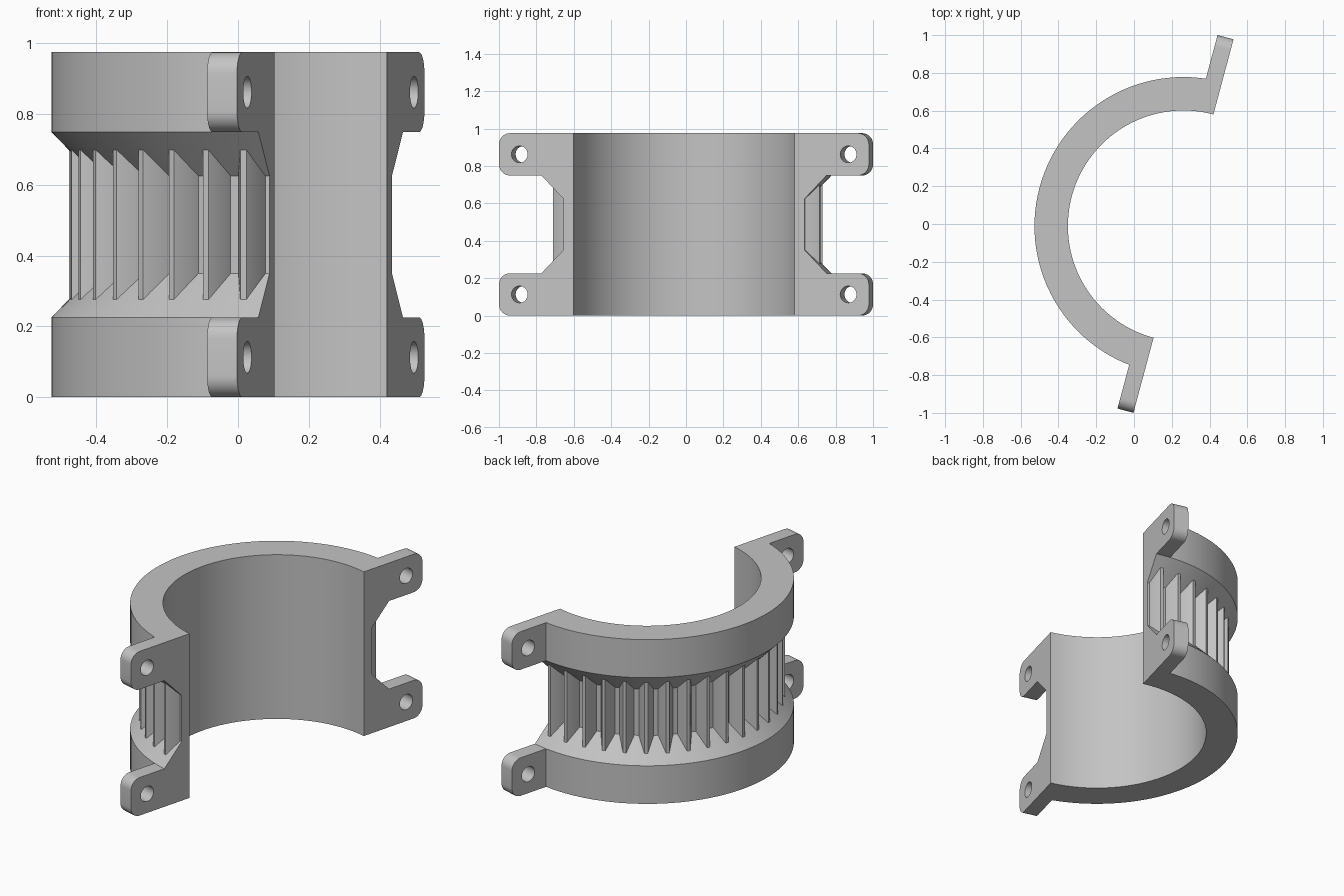
import bpy, bmesh
from math import radians, sin, cos, pi
from mathutils import Matrix, Vector

cube = bpy.data.objects.get("Cube")
if cube:
    bpy.data.objects.remove(cube, do_unlink=True)

# Main sizes
HEIGHT, R_OUT, R_IN = 0.975, 0.789, 0.612
R_FLOOR, R_RIB = 0.668, 0.74          # groove floor and rib crest
BAND, SLOPE = 0.226, 0.124            # plain end band, chamfer height
LUG_END, LUG_THICK, LUG_ROUND = 1.0235, 0.0875, 0.06
HOLE_AT, HOLE_R = 0.91, 0.045

# Local x points to the middle of the half ring, local y to the front lugs
FRAME = Matrix.Translation((0.262, -0.011, 0)) @ Matrix.Rotation(radians(165), 4, 'Z')

grey = bpy.data.materials.new("plain_grey")
grey.use_nodes = True
grey.diffuse_color = (0.55, 0.55, 0.55, 1)
grey.node_tree.nodes["Principled BSDF"].inputs["Base Color"].default_value = grey.diffuse_color


def add_object(name, bm, matrix):
    bmesh.ops.recalc_face_normals(bm, faces=bm.faces)
    mesh = bpy.data.meshes.new(name)
    bm.to_mesh(mesh)
    bm.free()
    mesh.materials.clear()
    mesh.materials.append(grey)
    obj = bpy.data.objects.new(name, mesh)
    bpy.context.collection.objects.link(obj)
    obj.matrix_world = matrix
    bpy.ops.object.select_all(action='DESELECT')
    obj.select_set(True)
    bpy.context.view_layer.objects.active = obj
    bpy.ops.object.shade_smooth_by_angle(angle=radians(25))
    return obj


# Half ring: grooved section swept through half a turn
section = [(R_IN, 0), (R_OUT, 0), (R_OUT, BAND), (R_FLOOR, BAND + SLOPE),
           (R_FLOOR, HEIGHT - BAND - SLOPE), (R_OUT, HEIGHT - BAND),
           (R_OUT, HEIGHT), (R_IN, HEIGHT)]
bm = bmesh.new()
steps = 60
loops = []
for i in range(steps + 1):
    a = pi * (i / steps - 0.5)
    loops.append([bm.verts.new((r * cos(a), r * sin(a), z)) for r, z in section])
for one, two in zip(loops, loops[1:]):
    for k in range(len(section)):
        n = (k + 1) % len(section)
        bm.faces.new((one[k], one[n], two[n], two[k]))
bm.faces.new(loops[0])
bm.faces.new(loops[-1])
add_object("half_ring", bm, FRAME)

# Tapered ribs in the groove, ends buried in the end bands
bm = bmesh.new()
rib = [(R_FLOOR - 0.03, -0.04), (R_FLOOR, -0.04), (R_RIB, -0.009),
       (R_RIB, 0.009), (R_FLOOR, 0.04), (R_FLOOR - 0.03, 0.04)]
for i in range(20):
    turn = Matrix.Rotation(radians(9 * (i - 9.5)), 3, 'Z')
    face = bm.faces.new([bm.verts.new(turn @ Vector((x, y, BAND))) for x, y in rib])
    top = bmesh.ops.extrude_face_region(bm, geom=[face])["geom"]
    bmesh.ops.translate(bm, vec=(0, 0, HEIGHT - 2 * BAND),
                        verts=[v for v in top if isinstance(v, bmesh.types.BMVert)])
add_object("groove_ribs", bm, FRAME)


def arc(cx, cy, r, start, end, count):
    return [(cx + r * cos(radians(start + (end - start) * i / count)),
             cy + r * sin(radians(start + (end - start) * i / count)))
            for i in range(count + 1)]


# Bolt lugs: rounded plate outline with a hole, filled and extruded
def lug(name, side, base):
    inner, end, rnd = R_OUT - 0.005, LUG_END - LUG_ROUND, LUG_ROUND
    outline = ([(inner, 0)] + arc(end, rnd, rnd, -90, 0, 8)
               + arc(end, BAND - rnd, rnd, 0, 90, 8) + [(inner, BAND)])
    hole = arc(HOLE_AT, BAND / 2, HOLE_R, 0, 360, 32)[:-1]
    curve = bpy.data.curves.new(name, 'CURVE')
    curve.dimensions = '2D'
    curve.fill_mode = 'BOTH'
    curve.extrude = LUG_THICK / 2
    for pts in (outline, hole):
        spline = curve.splines.new('POLY')
        spline.points.add(len(pts) - 1)
        for p, (u, z) in zip(spline.points, pts):
            p.co = (u * side, z + base, 0, 1)
        spline.use_cyclic_u = True
    helper = bpy.data.objects.new(name + "_outline", curve)
    bpy.context.collection.objects.link(helper)
    bpy.context.view_layer.update()
    solid = helper.evaluated_get(bpy.context.evaluated_depsgraph_get())
    mesh = bpy.data.meshes.new_from_object(solid)
    bm = bmesh.new()
    bm.from_mesh(mesh)
    bmesh.ops.remove_doubles(bm, verts=bm.verts, dist=0.0001)
    bpy.data.objects.remove(helper, do_unlink=True)
    bpy.data.meshes.remove(mesh)
    upright = Matrix(((0, 0, 1, LUG_THICK / 2), (1, 0, 0, 0), (0, 1, 0, 0), (0, 0, 0, 1)))
    add_object(name, bm, FRAME @ upright)


for end_name, side in (("front", 1), ("back", -1)):
    for level, base in (("lower", 0), ("upper", HEIGHT - BAND)):
        lug(f"{end_name}_{level}_lug", side, base)
